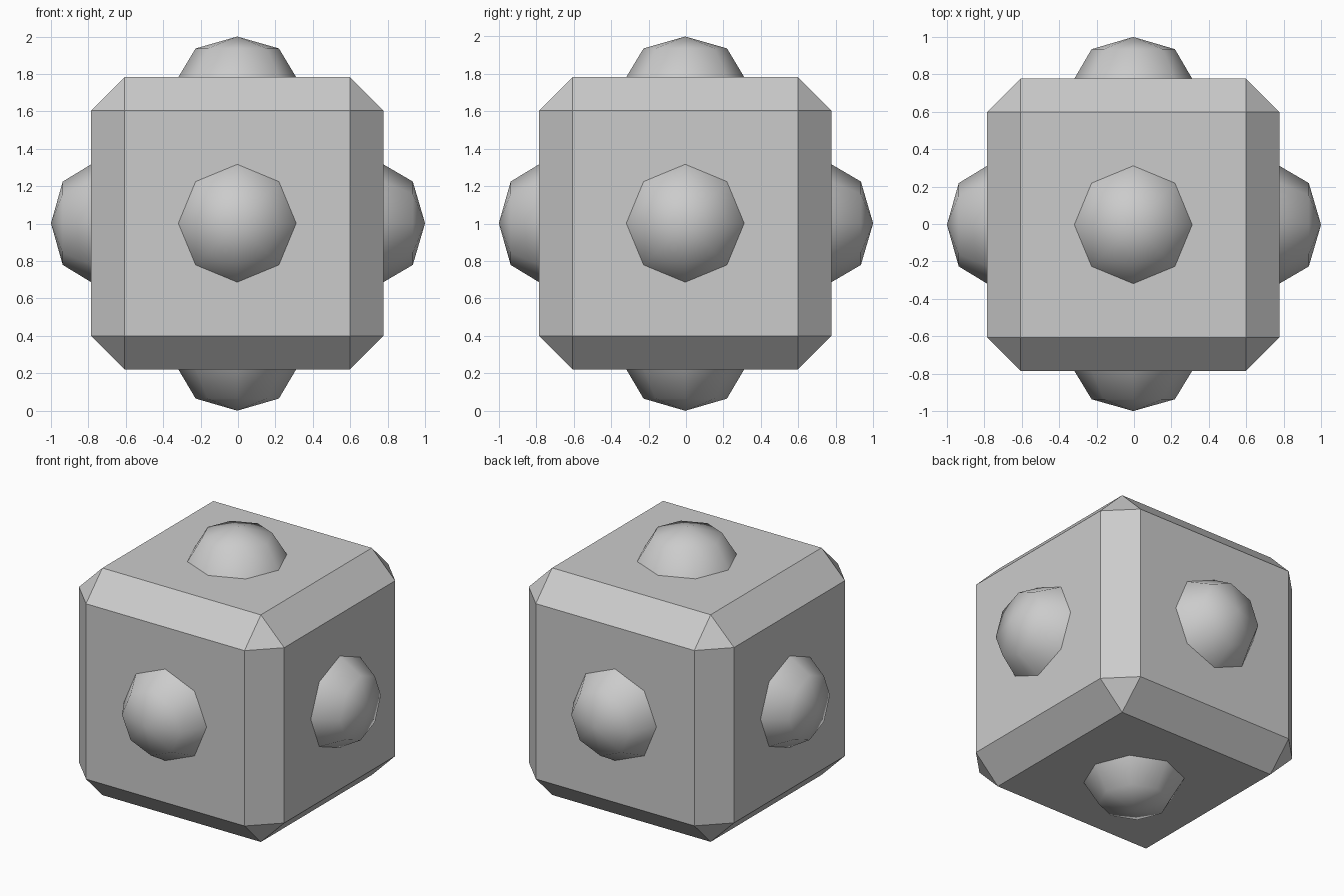
import bpy, bmesh
from mathutils import Vector

if "Cube" in bpy.data.objects:
    bpy.data.objects.remove(bpy.data.objects["Cube"])

CENTRE = Vector((-0.004, -0.004, 1.002))
HALF = 0.781      # half width of the block
CHAMFER = 0.178


def add_object(name, bm, smooth=False):
    bmesh.ops.recalc_face_normals(bm, faces=bm.faces)
    mesh = bpy.data.meshes.new(name)
    for f in bm.faces:
        f.smooth = smooth
    bm.to_mesh(mesh)
    bm.free()
    obj = bpy.data.objects.new(name, mesh)
    bpy.context.collection.objects.link(obj)
    return obj


# Chamfered block
bm = bmesh.new()
bmesh.ops.create_cube(bm, size=2 * HALF)
bmesh.ops.bevel(bm, geom=bm.edges[:], offset=CHAMFER, segments=1,
                profile=0.5, affect='EDGES')
block = add_object("block", bm)
block.location = CENTRE


# Eight-sided smooth dome on each face
def dome(name, direction):
    d = Vector(direction)
    bm = bmesh.new()
    bmesh.ops.create_uvsphere(bm, u_segments=8, v_segments=4, radius=1)
    low = [v for v in bm.verts if v.co.z < -0.01]
    bmesh.ops.delete(bm, geom=low, context='VERTS')
    base = CENTRE + d * HALF
    tip = Vector((0, 0, 1)) + d
    bmesh.ops.scale(bm, vec=(0.315, 0.315, (tip - base).dot(d)), verts=bm.verts)
    obj = add_object(name, bm, smooth=True)
    obj.rotation_euler = d.to_track_quat('Z', 'Y').to_euler()
    obj.location = base


for name, direction in {
    "right_dome": (1, 0, 0), "left_dome": (-1, 0, 0),
    "back_dome": (0, 1, 0), "front_dome": (0, -1, 0),
    "top_dome": (0, 0, 1), "bottom_dome": (0, 0, -1),
}.items():
    dome(name, direction)
